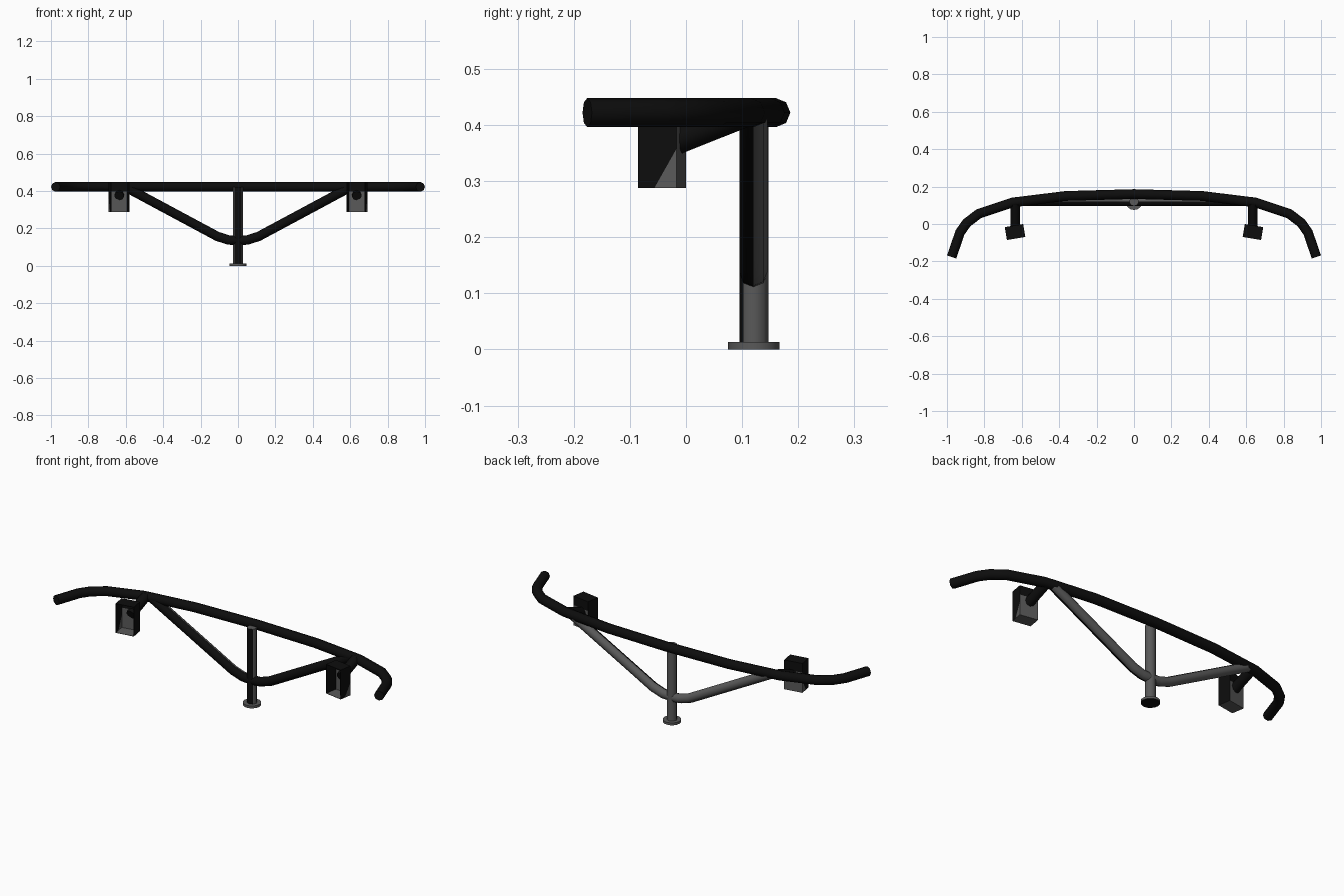
import bpy, bmesh, math
from mathutils import Vector, Matrix

if "Cube" in bpy.data.objects:
    bpy.data.objects.remove(bpy.data.objects["Cube"])


def make_material(name, value):
    mat = bpy.data.materials.new(name)
    mat.use_nodes = True
    color = (value, value, value, 1)
    mat.diffuse_color = color
    mat.node_tree.nodes["Principled BSDF"].inputs["Base Color"].default_value = color
    return mat


MATERIALS = [make_material("satin black", 0.004), make_material("worn grey", 0.1)]


def finish(bm, name, grey_rule, smooth=True):
    """Paint faces by rule and turn the bmesh into an object."""
    bm.normal_update()
    for face in bm.faces:
        face.material_index = int(grey_rule(face))
    mesh = bpy.data.meshes.new(name)
    bm.to_mesh(mesh)
    bm.free()
    for mat in MATERIALS:
        mesh.materials.append(mat)
    obj = bpy.data.objects.new(name, mesh)
    bpy.context.collection.objects.link(obj)
    if smooth:
        bpy.ops.object.select_all(action='DESELECT')
        obj.select_set(True)
        bpy.context.view_layer.objects.active = obj
        bpy.ops.object.shade_smooth_by_angle(angle=math.radians(50))
    return obj


def tube(name, path, radius, plane_normal, grey_rule=lambda f: False, sides=8):
    """Sweep a mitred, capped ring along a planar path."""
    bm = bmesh.new()
    points = [Vector(p) for p in path]
    up = Vector(plane_normal)
    rings = []
    for i, p in enumerate(points):
        before = (p - points[i - 1]).normalized() if i else None
        after = (points[i + 1] - p).normalized() if i + 1 < len(points) else None
        tangent = ((before or after) + (after or before)).normalized()
        side = up.cross(tangent).normalized()
        miter = 1 / max(tangent.dot(after or before), 0.5)
        ring = []
        for k in range(sides):
            a = math.tau * k / sides
            ring.append(bm.verts.new(
                p + radius * (math.cos(a) * miter * side + math.sin(a) * up)))
        rings.append(ring)
    for a, b in zip(rings, rings[1:]):
        for k in range(sides):
            n = (k + 1) % sides
            bm.faces.new((a[k], a[n], b[n], b[k]))
    bm.faces.new(rings[0])
    bm.faces.new(rings[-1])
    bmesh.ops.recalc_face_normals(bm, faces=bm.faces)
    return finish(bm, name, grey_rule)


def mirrored_path(half):
    """Extend a path that starts on the centre line to the other side."""
    return [(-x, y, z) for x, y, z in reversed(half[1:])] + half


def mirror(obj):
    obj.modifiers.new("Mirror", 'MIRROR')


# Main bar with swept-back ends
bar = [(0, .16), (.365, .15), (.65, .115), (.83, .055),
       (.895, .005), (.93, -.045), (.975, -.176)]
tube("main_bar", mirrored_path([(x, y, .422) for x, y in bar]), .026, (0, 0, 1))

# V-shaped brace, grey on its rear half
brace = [(0, .135), (.05, .138), (.11, .157), (.6, .42)]
tube("v_brace", mirrored_path([(x, .12, z) for x, z in brace]), .025, (0, 1, 0),
     lambda f: f.normal.y > .1)

# Centre post and foot flange
tube("centre_post", [(0, .121, .005), (0, .121, .422)], .026, (0, 1, 0),
     lambda f: f.normal.y > -.8)
tube("foot_flange", [(0, .121, 0), (0, .121, .013)], .046, (0, 1, 0),
     lambda f: f.normal.z > -.5, sides=16)

# Struts from the main bar to the lamp housings
mirror(tube("housing_strut", [(.635, -.018, .373), (.635, .11, .424)],
            .026, (1, 0, 0)))

# Open-fronted lamp housings, toed outwards
bm = bmesh.new()
bmesh.ops.create_cube(bm, size=1)
bmesh.ops.scale(bm, vec=(.1, .07, .16), verts=bm.verts)
bm.normal_update()
bmesh.ops.delete(bm, geom=[f for f in bm.faces if f.normal.y < -.5], context='FACES')
wear_point, wear_normal = Vector((0, -.005, -.08)), Vector((0, .07, -.04))
for point, normal in ((wear_point, wear_normal), (Vector((0, 0, .03)), Vector((0, 0, 1)))):
    bmesh.ops.bisect_plane(bm, geom=bm.verts[:] + bm.edges[:] + bm.faces[:],
                           plane_co=point, plane_no=normal)


def housing_grey(face):
    c, n = face.calc_center_median(), face.normal
    worn_side = n.x > .5 and (c - wear_point).dot(wear_normal) > 0
    return n.z < -.5 or (n.y > .5 and c.z < .03) or worn_side


housing = finish(bm, "lamp_housing", housing_grey, smooth=False)
housing.data.transform(Matrix.Translation((.636, -.043, .368))
                       @ Matrix.Rotation(math.radians(-9.5), 4, 'Z'))
shell = housing.modifiers.new("Wall", 'SOLIDIFY')
shell.thickness = .003
mirror(housing)
